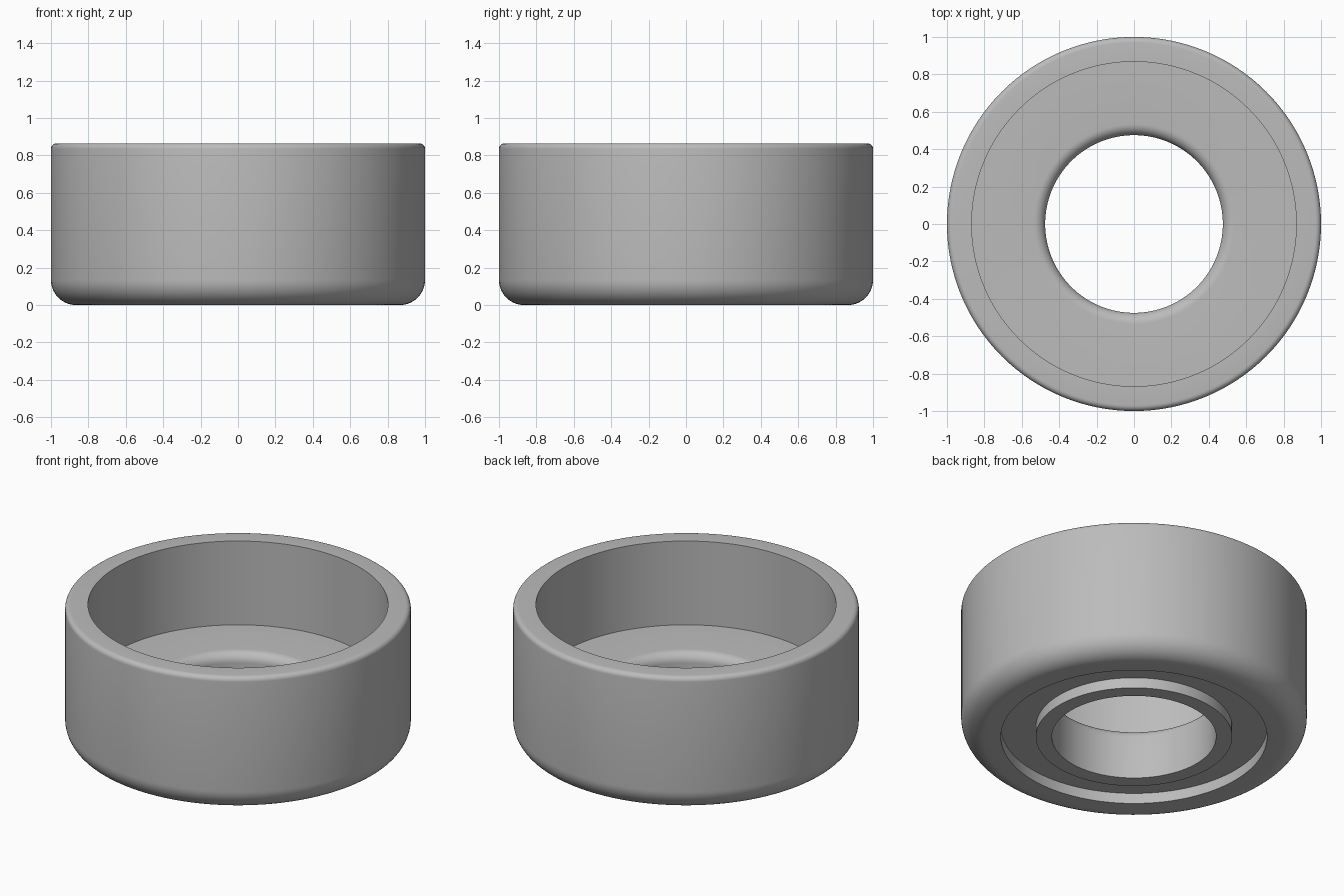
import bpy
import bmesh
from math import sin, cos, pi, radians

cube = bpy.data.objects.get("Cube")
if cube:
    bpy.data.objects.remove(cube, do_unlink=True)

HEIGHT = 0.865
FLOOR = 0.33       # height of the cup floor
HOLE = 0.475       # bore radius
SEGMENTS = 128


def fillet(r, z, radius, start, end, steps=10):
    """Arc in the (r, z) plane, angles in degrees."""
    angles = [radians(start + (end - start) * i / steps) for i in range(steps + 1)]
    return [(r + radius * cos(a), z + radius * sin(a)) for a in angles]


# Closed cross-section, from the bore underside outward and back over the top
profile = [(HOLE, 0), (0.568, 0), (0.568, 0.067), (0.77, 0.067), (0.77, 0)]
profile += fillet(0.865, 0.135, 0.135, -90, 0, 14)                  # lower outer edge
profile += fillet(0.97, HEIGHT - 0.03, 0.03, 0, 90, 6)              # upper outer edge
profile += [(0.868, HEIGHT), (0.868, FLOOR)]                        # cup wall
profile += fillet(HOLE + 0.06, FLOOR - 0.06, 0.06, 90, 180, 8)      # bore lip

# Revolve the cross-section
bm = bmesh.new()
rings = []
for r, z in profile:
    rings.append([bm.verts.new((r * cos(2 * pi * i / SEGMENTS), r * sin(2 * pi * i / SEGMENTS), z))
                  for i in range(SEGMENTS)])
for a, b in zip(rings, rings[1:] + rings[:1]):
    for i in range(SEGMENTS):
        j = (i + 1) % SEGMENTS
        bm.faces.new((a[i], a[j], b[j], b[i]))
bmesh.ops.recalc_face_normals(bm, faces=bm.faces)
mesh = bpy.data.meshes.new("cup_ring")
bm.to_mesh(mesh)
bm.free()

cup = bpy.data.objects.new("cup_ring", mesh)
bpy.context.collection.objects.link(cup)

# Plain grey material
grey = bpy.data.materials.new("plain grey")
grey.use_nodes = True
colour = (0.5, 0.5, 0.5, 1)
grey.diffuse_color = colour
grey.node_tree.nodes["Principled BSDF"].inputs["Base Color"].default_value = colour
mesh.materials.append(grey)

# Smooth rounds, crisp corners
bpy.ops.object.select_all(action='DESELECT')
cup.select_set(True)
bpy.context.view_layer.objects.active = cup
bpy.ops.object.shade_smooth_by_angle(angle=radians(30))
